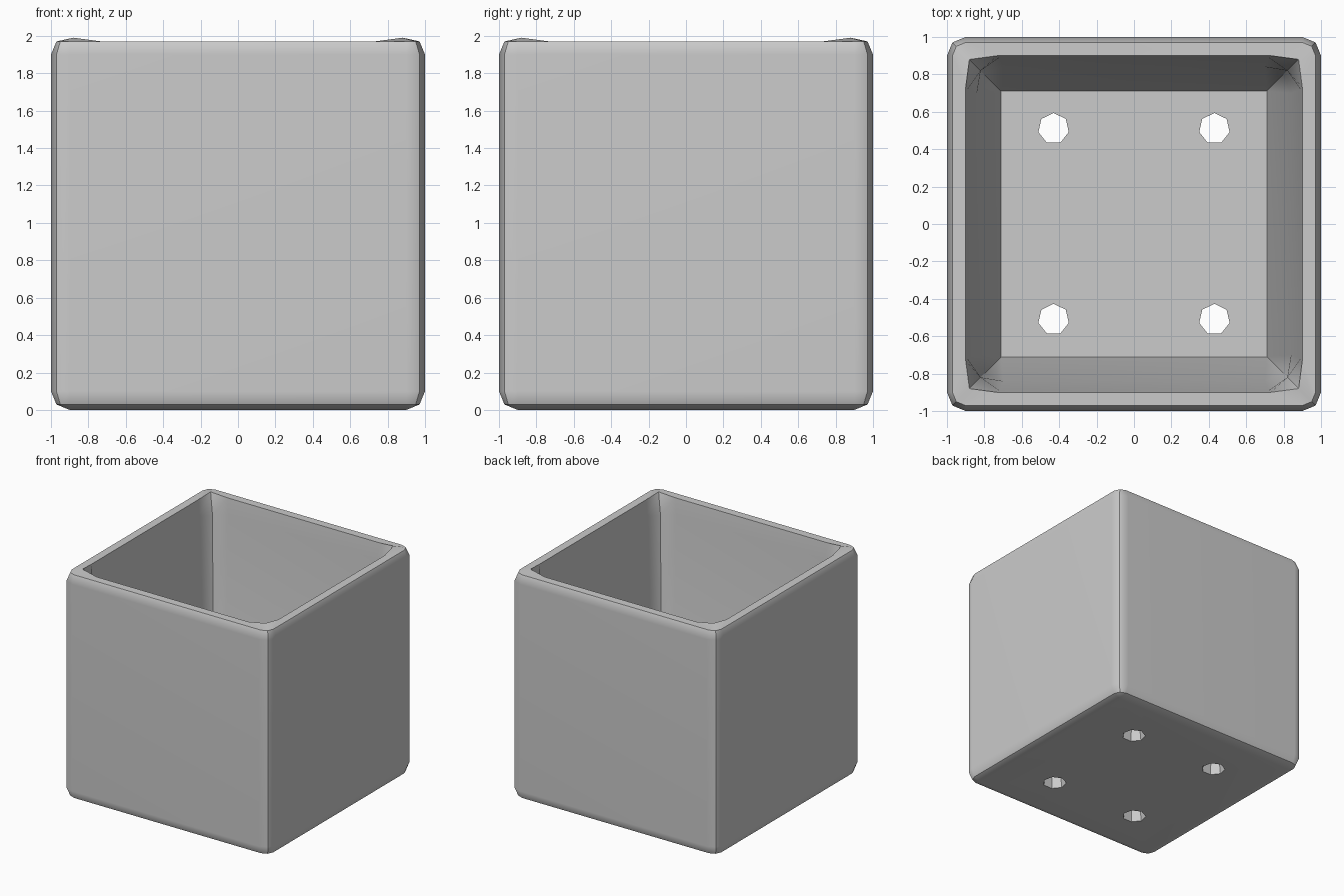
import bpy
import bmesh
import math

if "Cube" in bpy.data.objects:
    bpy.data.objects.remove(bpy.data.objects["Cube"], do_unlink=True)

# Single plain grey material
grey = bpy.data.materials.new("plain_grey")
grey.use_nodes = True
colour = (0.6, 0.6, 0.6, 1)
grey.diffuse_color = colour
grey.node_tree.nodes["Principled BSDF"].inputs["Base Color"].default_value = colour

BEVEL, FLOOR, TOP = 0.1, 0.1, 1.97   # outer bevel, floor height, rim height
COS45 = math.sqrt(0.5)


def ring(bm, half, radius, z, corner=None, corner_z=None):
    """Square loop with three points per corner, counter-clockwise from above."""
    mid = corner or half - radius * (1 - COS45)
    inset = half - radius
    loop = []
    for i in range(4):
        c, s = round(math.cos(i * math.pi / 2)), round(math.sin(i * math.pi / 2))
        for x, y, h in ((half, inset, z), (mid, mid, corner_z or z), (inset, half, z)):
            loop.append(bm.verts.new((x * c - y * s, x * s + y * c, h)))
    return loop


def bridge(bm, a, b):
    n = len(a)
    for i in range(n):
        j = (i + 1) % n
        bm.faces.new((a[i], a[j], b[j], b[i]))


# Planter shell: rounded outside, rim, then tapered cavity
bm = bmesh.new()
mid = BEVEL * COS45
rings = [
    ring(bm, 1 - BEVEL, 0, 0),
    ring(bm, 1 - BEVEL + mid, mid, BEVEL - mid),
    ring(bm, 1, BEVEL, BEVEL),
    ring(bm, 1, BEVEL, 2 - BEVEL),
    ring(bm, 1 - BEVEL + mid, mid, TOP),
    ring(bm, 0.9, 0.17, TOP, 0.88, 1.99),        # rim with raised corners
    ring(bm, 0.89, 0.17, 1.83, 0.82),            # corners pinch in below the rim
    ring(bm, 0.84, 0.14, 0.9),
    ring(bm, 0.71, 0, FLOOR),
]
for a, b in zip(rings, rings[1:]):
    bridge(bm, a, b)
bmesh.ops.remove_doubles(bm, verts=bm.verts[:], dist=0.0005)
bmesh.ops.holes_fill(bm, edges=[e for e in bm.edges if e.is_boundary], sides=0)
bmesh.ops.recalc_face_normals(bm, faces=bm.faces[:])
mesh = bpy.data.meshes.new("planter_box")
bm.to_mesh(mesh)
bm.free()
mesh.materials.append(grey)
planter = bpy.data.objects.new("planter_box", mesh)
bpy.context.collection.objects.link(planter)

# Four drainage holes through the floor, slightly wider underneath
for sx in (-1, 1):
    for sy in (-1, 1):
        bpy.ops.mesh.primitive_cone_add(vertices=7, radius1=0.11, radius2=0.07, depth=0.3,
                                        location=(sx * 0.43, sy * 0.51, FLOOR / 2))
        cutter = bpy.context.object
        cutter.name = "drain_hole_cutter"
        cutter.hide_render = True
        cutter.data.materials.append(grey)
        cut = planter.modifiers.new("drain_hole", "BOOLEAN")
        cut.operation = "DIFFERENCE"
        cut.solver = "EXACT"
        cut.object = cutter
        bpy.ops.object.select_all(action="DESELECT")
        planter.select_set(True)
        bpy.context.view_layer.objects.active = planter
        bpy.ops.object.modifier_apply(modifier=cut.name)
        bpy.data.objects.remove(cutter, do_unlink=True)

# Smooth bevels while keeping the large faces flat
bpy.ops.object.shade_smooth_by_angle(angle=math.radians(30))
weighted = planter.modifiers.new("flat_sides", "WEIGHTED_NORMAL")
weighted.keep_sharp = True
